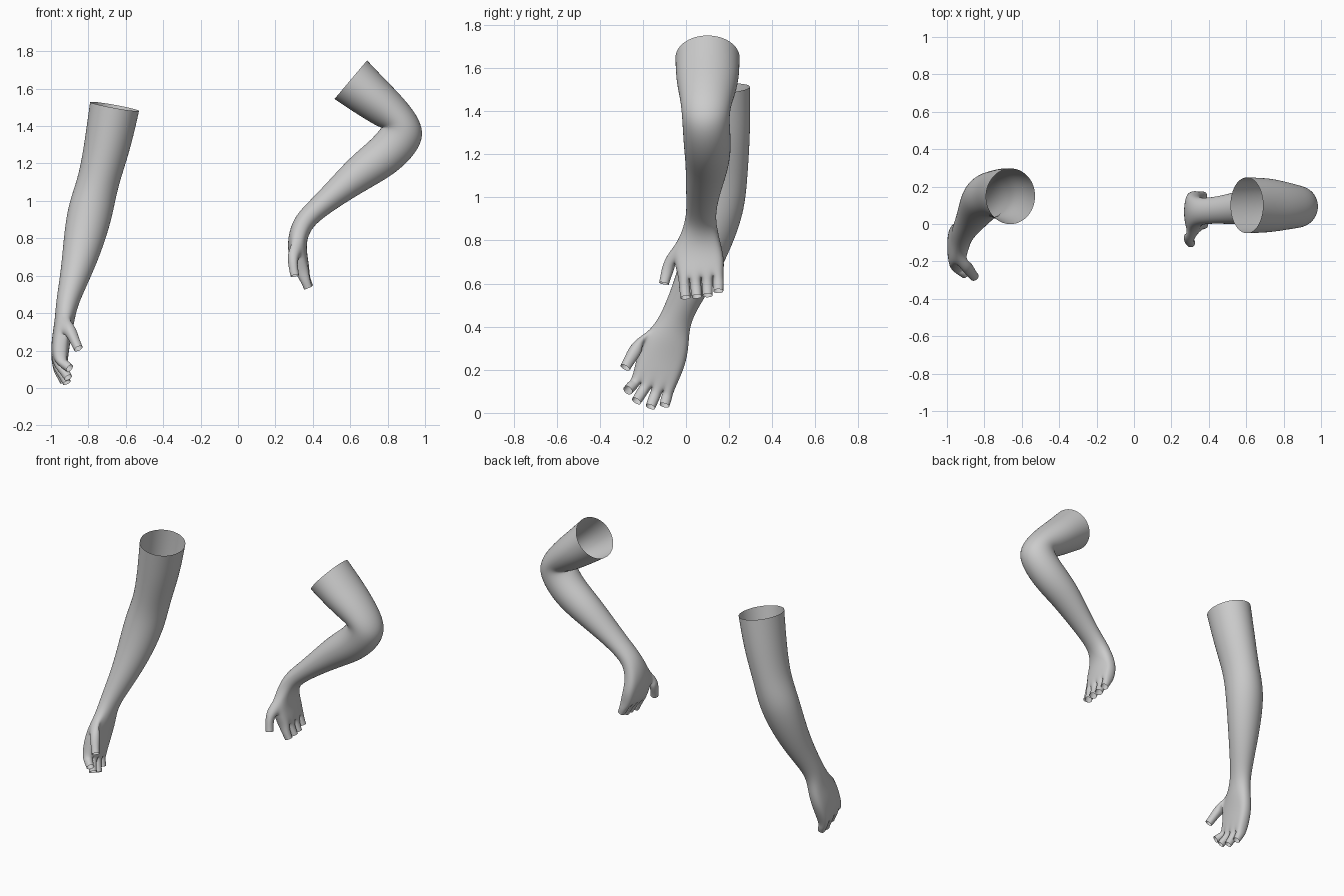
import bpy, bmesh, math
from mathutils import Vector as V

if "Cube" in bpy.data.objects:
    bpy.data.objects.remove(bpy.data.objects["Cube"])

# Shared setup: each ring is (x, y, z, half width, half thickness, boxiness)
WIDE = V((0, -1, 0))          # direction of the thumb side
GAIN = 1.06                   # makes up for subdivision shrinkage


def ring_points(c, tangent, w, t, box):
    """Ten points: five across one side, five back across the other."""
    wide = (WIDE - tangent * WIDE.dot(tangent)).normalized()
    thick = tangent.cross(wide)
    pts = []
    for k in range(10):
        a = math.radians(162 - 36 * k)
        i = k if k < 5 else 9 - k
        u = (1 - box) * math.cos(a) * GAIN + box * (-1 + 0.5 * i)
        s = (1 - box) * math.sin(a) * GAIN + box * (1 if k < 5 else -1)
        pts.append(c + wide * u * w + thick * s * t)
    return pts


def grow_digit(bm, quad, stations):
    """Grow an open four-sided tube out of a quad through (centre, radius) stations."""
    prev = list(quad)
    centre = sum((v.co for v in prev), V()) / 4
    for c, r in stations:
        c = V(c)
        d = (c - centre).normalized()
        e1 = (prev[1].co - prev[0].co) + (prev[2].co - prev[3].co)
        e1 = (e1 - d * e1.dot(d)).normalized()
        e2 = d.cross(e1)
        if e2.dot(prev[3].co - prev[0].co) < 0:
            e2 = -e2
        new = [bm.verts.new(c + (e1 * p + e2 * q) * r)
               for p, q in ((-1, -1), (1, -1), (1, 1), (-1, 1))]
        for i in range(4):
            j = (i + 1) % 4
            bm.faces.new((prev[i], prev[j], new[j], new[i]))
        prev, centre = new, c


def make_arm(name, rings, tips, thumb):
    bm = bmesh.new()
    centres = [V(r[:3]) for r in rings]
    n = len(rings)
    loops = []
    # sleeve-like limb from open top to knuckles
    for k, r in enumerate(rings):
        tangent = (centres[min(k + 1, n - 1)] - centres[max(k - 1, 0)]).normalized()
        loops.append([bm.verts.new(p) for p in ring_points(centres[k], tangent, *r[3:])])
    thumb_row = n - 3
    for k in range(n - 1):
        a, b = loops[k], loops[k + 1]
        for i in range(10):
            j = (i + 1) % 10
            if k == thumb_row and i == 4:
                continue
            bm.faces.new((a[i], a[j], b[j], b[i]))
    # thumb from the side of the palm
    a, b = loops[thumb_row], loops[thumb_row + 1]
    grow_digit(bm, (a[4], a[5], b[5], b[4]), thumb)
    # four cut-off fingers, little finger first
    end = loops[-1]
    for i, tip in enumerate(tips):
        quad = (end[i], end[i + 1], end[8 - i], end[9 - i])
        base = sum((v.co for v in quad), V()) / 4
        tip = V(tip)
        grow_digit(bm, quad, [(base.lerp(tip, 0.5), 0.028), (base.lerp(tip, 0.9), 0.025), (tip, 0.025)])
    bmesh.ops.recalc_face_normals(bm, faces=bm.faces)
    me = bpy.data.meshes.new(name)
    bm.to_mesh(me)
    bm.free()
    for p in me.polygons:
        p.use_smooth = True
    ob = bpy.data.objects.new(name, me)
    bpy.context.collection.objects.link(ob)
    sub = ob.modifiers.new("smooth", 'SUBSURF')
    sub.levels = sub.render_levels = 3


# Hanging arm
make_arm("straight_arm", [
    (-.66, .148, 1.505, .15, .134, 0),
    (-.697, .16, 1.30, .14, .125, 0),
    (-.748, .163, 1.10, .123, .108, 0),
    (-.79, .152, .95, .122, .124, 0),
    (-.828, .10, .77, .104, .108, 0),
    (-.87, .03, .60, .085, .08, 0),
    (-.917, -.045, .45, .066, .058, 0),
    (-.928, -.075, .35, .095, .052, .3),
    (-.948, -.112, .255, .118, .05, .5),
    (-.957, -.155, .125, .10, .045, .7),
], [(-.93, -.10, .035), (-.915, -.165, .028), (-.908, -.23, .055), (-.90, -.27, .105)],
    [((-.895, -.225, .31), .038), ((-.868, -.265, .24), .027), ((-.853, -.282, .21), .026)])

# Bent arm
make_arm("bent_arm", [
    (.603, .10, 1.648, .15, .136, 0),
    (.725, .10, 1.545, .147, .118, 0),
    (.84, .095, 1.455, .122, .10, 0),
    (.90, .09, 1.375, .108, .132, 0),
    (.80, .10, 1.25, .112, .114, 0),
    (.665, .10, 1.16, .102, .10, 0),
    (.535, .083, 1.053, .084, .074, 0),
    (.425, .072, .96, .070, .058, 0),
    (.345, .068, .885, .070, .056, .1),
    (.314, .062, .79, .100, .052, .4),
    (.32, .062, .705, .118, .05, .5),
    (.34, .07, .63, .105, .045, .7),
], [(.37, .15, .565), (.375, .10, .545), (.38, .05, .54), (.375, -.002, .535)],
    [((.288, -.075, .70), .035), ((.298, -.095, .63), .026), ((.304, -.102, .60), .025)])
